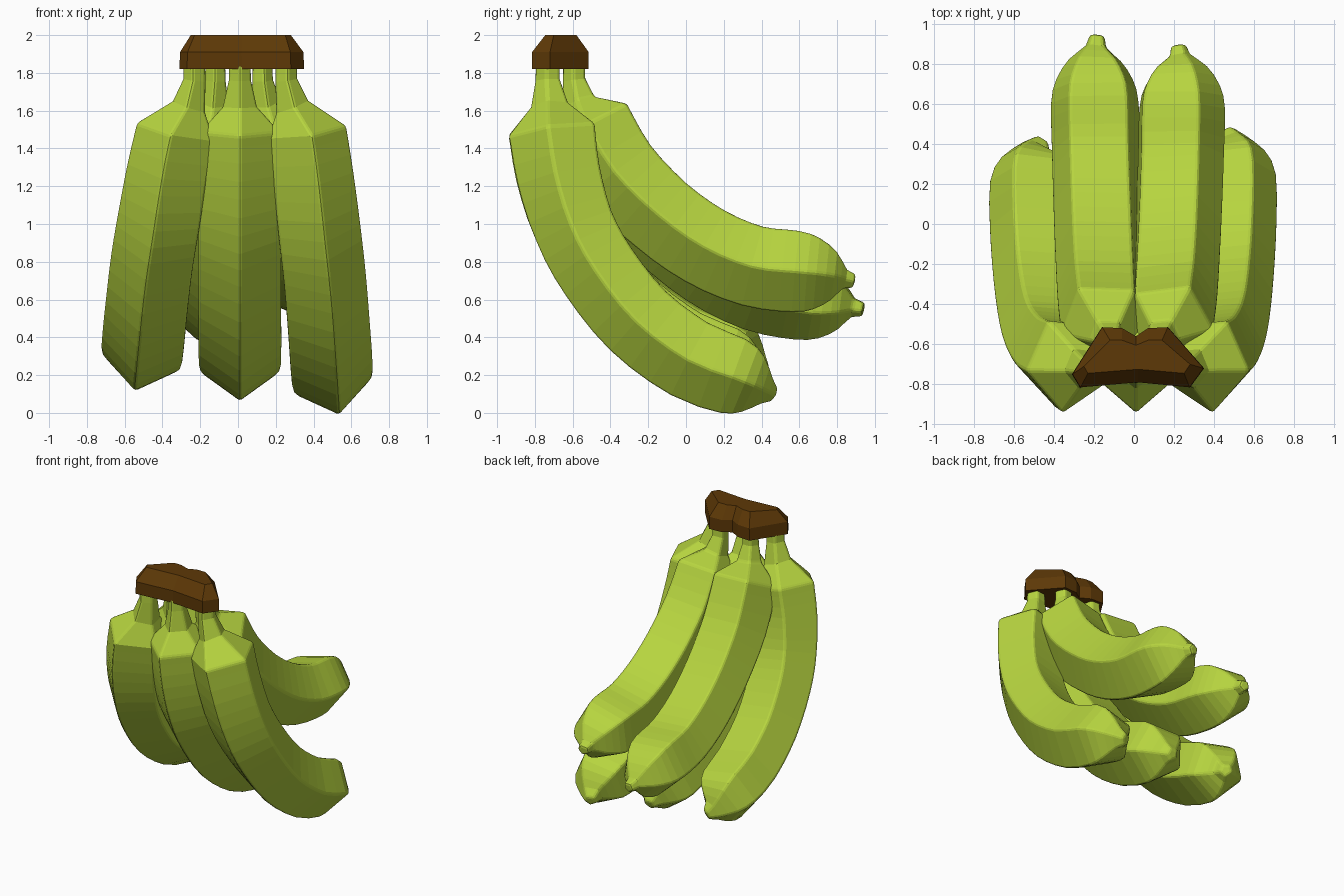
import bpy, bmesh, math
from mathutils import Vector

if "Cube" in bpy.data.objects:
    bpy.data.objects.remove(bpy.data.objects["Cube"])


def material(name, color):
    m = bpy.data.materials.new(name)
    m.diffuse_color = (*color, 1)
    m.use_nodes = True
    m.node_tree.nodes["Principled BSDF"].inputs["Base Color"].default_value = m.diffuse_color
    return m


GREEN = material("green_peel", (0.47, 0.66, 0.05))
BROWN = material("brown_stalk", (0.11, 0.04, 0.002))

# Five-sided section: outer ridge, two sides, flat inner face
SECTION = [(0, -0.24), (0.223, -0.045), (0.145, 0.228), (-0.145, 0.228), (-0.223, -0.045)]

# Paths as (y, z, scale): three stem points, then shoulder to tip
FRONT = [(-0.735, 1.84, 0.27), (-0.735, 1.76, 0.28), (-0.725, 1.62, 0.42), (-0.715, 1.49, 0.96),
         (-0.68, 1.25, 0.98), (-0.60, 0.98, 1), (-0.47, 0.74, 1), (-0.26, 0.48, 1),
         (0.01, 0.28, 1), (0.24, 0.19, 0.96), (0.34, 0.15, 0.74),
         (0.41, 0.12, 0.36), (0.455, 0.10, 0.18)]
BACK = [(-0.595, 1.84, 0.25), (-0.595, 1.76, 0.26), (-0.57, 1.64, 0.38), (-0.52, 1.52, 0.96),
        (-0.37, 1.27, 0.99), (-0.14, 1.04, 1), (0.10, 0.87, 1), (0.35, 0.765, 1),
        (0.58, 0.735, 1), (0.69, 0.725, 0.88), (0.78, 0.715, 0.6),
        (0.84, 0.705, 0.25), (0.89, 0.695, 0.18)]
SHOULDER = 3


def catmull(p, i, u):
    a, b, c, d = p[max(i - 1, SHOULDER)], p[i], p[i + 1], p[min(i + 2, len(p) - 1)]
    return 0.5 * (2 * b + (c - a) * u + (2 * a - 5 * b + 4 * c - d) * u * u
                  + (3 * b - a - 3 * c + d) * u ** 3)


def new_object(name, bm, mat):
    bmesh.ops.recalc_face_normals(bm, faces=bm.faces)
    me = bpy.data.meshes.new(name)
    bm.to_mesh(me)
    bm.free()
    me.materials.append(mat)
    ob = bpy.data.objects.new(name, me)
    bpy.context.collection.objects.link(ob)
    return ob


def loft(name, rings, mat):
    bm = bmesh.new()
    vs = [[bm.verts.new(p) for p in r] for r in rings]
    n = len(vs[0])
    for r, s in zip(vs, vs[1:]):
        for k in range(n):
            bm.faces.new((r[k], r[(k + 1) % n], s[(k + 1) % n], s[k]))
    bm.faces.new(vs[0])
    bm.faces.new(vs[-1])
    return new_object(name, bm, mat)


def banana(name, path, x_stem, x_top, x_low, dy, dz, roll):
    last = len(path) - 1
    ctrl = []
    for i, (y, z, s) in enumerate(path):
        t = max(0, (i - SHOULDER) / (last - SHOULDER))
        if i < SHOULDER:
            x = x_stem + (0.3 * (x_top - x_stem) if i == SHOULDER - 1 else 0)
        else:
            x = x_top + (x_low - x_top) * math.sin(2.3 * t)
        drop = math.sin(min(1, t * 1.4) * math.pi / 2)
        ctrl.append(Vector((x, y + dy * t, z + dz * drop, s)))
    # Smooth body sampled between the control points
    pts = ctrl[:SHOULDER]
    for i in range(SHOULDER, last):
        steps = 3 if i < last - 4 else 2 if i < last - 1 else 1
        pts += [catmull(ctrl, i, k / steps) for k in range(steps)]
    pts.append(ctrl[-1])
    rings = []
    for i, p in enumerate(pts):
        prev = pts[i] if i == SHOULDER else pts[max(i - 1, 0)]
        tan = (pts[min(i + 1, len(pts) - 1)] - prev).to_3d().normalized()
        side = Vector((1, 0, 0))
        side = (side - tan * side.dot(tan)).normalized()
        nrm = side.cross(tan)
        turn = roll * (1 + 0.8 * i / len(pts))
        c, sn = math.cos(turn), math.sin(turn)
        flat = 1 - 0.11 * min(1, max(0, i - SHOULDER) / 6)
        ring = []
        for a, b in SECTION:
            b *= flat
            ring.append(p.to_3d() + side * (a * c - b * sn) * p.w + nrm * (a * sn + b * c) * p.w)
        rings.append(ring)
    ob = loft(name, rings, GREEN)
    # Slightly softened ridges
    bev = ob.modifiers.new("soft_ridges", "BEVEL")
    bev.width, bev.segments = 0.014, 2
    bev.limit_method, bev.angle_limit = "ANGLE", math.radians(35)


# Three lower bananas in front, two upper ones behind
banana("front_right_banana", FRONT, 0.255, 0.36, 0.495, 0.01, -0.005, 0.13)
banana("front_centre_banana", FRONT, 0.01, 0.01, 0.01, -0.04, 0.07, 0)
banana("front_left_banana", FRONT, -0.23, -0.325, -0.505, -0.04, 0.12, -0.13)
banana("back_right_banana", BACK, 0.13, 0.18, 0.235, 0, 0, 0.16)
banana("back_left_banana", BACK, -0.12, -0.15, -0.195, 0.05, -0.15, -0.05)

# Bean-shaped crown joining the stems
BASE = [(-0.31, -0.75), (-0.27, -0.815), (0.02, -0.79), (0.28, -0.815), (0.35, -0.72),
        (0.17, -0.515), (0.07, -0.52), (0.01, -0.56), (-0.06, -0.52), (-0.16, -0.515)]
TOP = [(-0.25, -0.71), (-0.23, -0.745), (0.02, -0.725), (0.25, -0.745), (0.28, -0.70),
       (0.14, -0.58), (0.07, -0.58), (0.01, -0.605), (-0.06, -0.58), (-0.12, -0.58)]
loft("crown", [[(x, y, 1.82) for x, y in BASE],
               [(x * 0.99, y, 1.91) for x, y in BASE],
               [(x, y, 2.0) for x, y in TOP]], BROWN)
